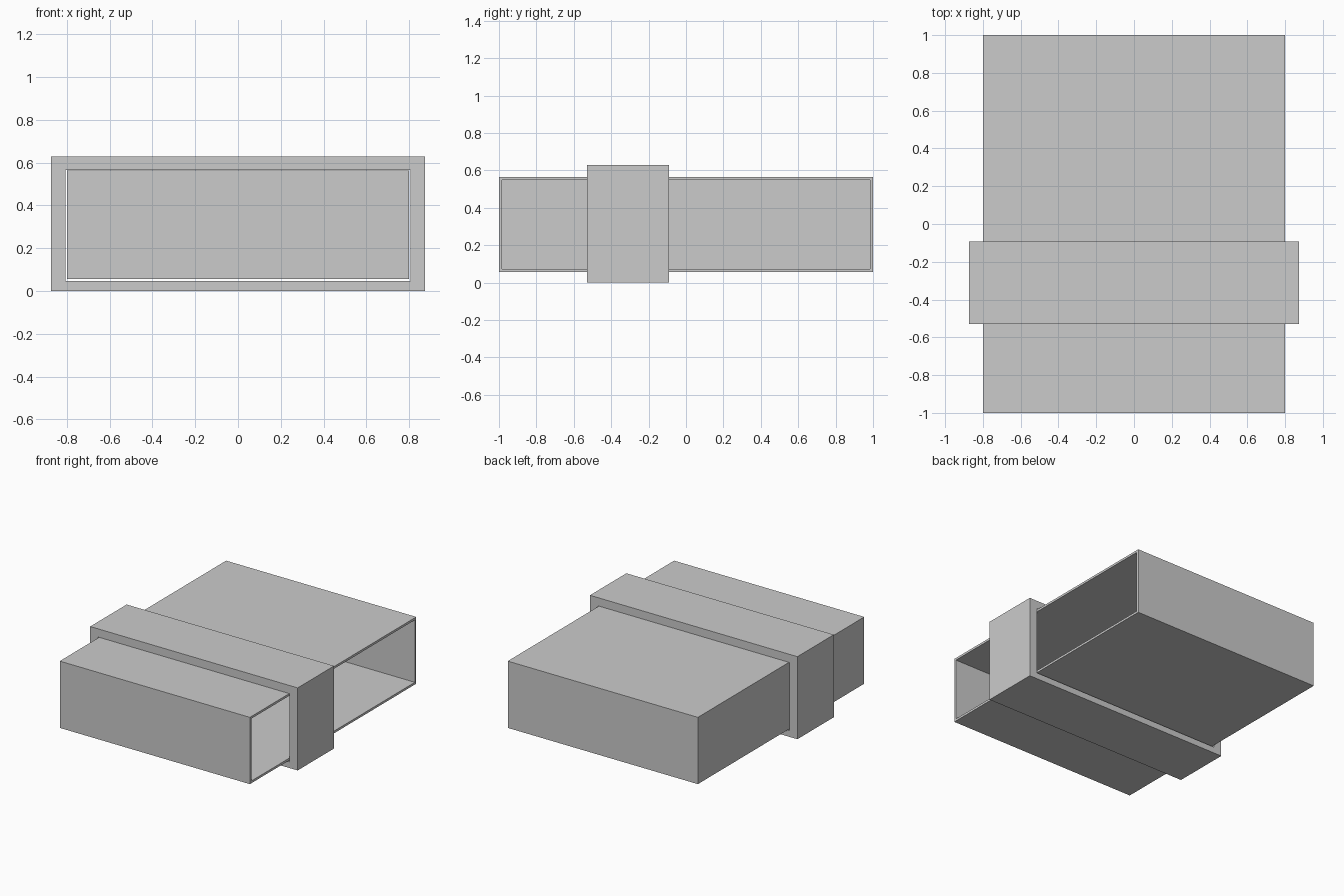
import bpy, bmesh

if "Cube" in bpy.data.objects:
    bpy.data.objects.remove(bpy.data.objects["Cube"])


def corners(axis, a, lo, hi):
    """Rectangle corners in the plane axis = a."""
    pts = [(lo[0], lo[1]), (hi[0], lo[1]), (hi[0], hi[1]), (lo[0], hi[1])]
    return [(a, u, v) if axis == 'x' else (u, a, v) for u, v in pts]


def bridge(bm, r0, r1):
    for i in range(4):
        j = (i + 1) % 4
        bm.faces.new((r0[i], r0[j], r1[j], r1[i]))


def loft(name, rects, closed):
    """Join rectangular rings in order; either loop round or cap both ends."""
    bm = bmesh.new()
    rings = [[bm.verts.new(p) for p in corners(*r)] for r in rects]
    for r0, r1 in zip(rings, rings[1:]):
        bridge(bm, r0, r1)
    if closed:
        bridge(bm, rings[-1], rings[0])
    else:
        bm.faces.new(rings[0])
        bm.faces.new(rings[-1])
    bmesh.ops.recalc_face_normals(bm, faces=bm.faces)
    mesh = bpy.data.meshes.new(name)
    bm.to_mesh(mesh)
    bm.free()
    obj = bpy.data.objects.new(name, mesh)
    bpy.context.collection.objects.link(obj)
    return obj


# thin-walled case, open on the right side
t = 0.017
case_out = ((-1, 0.056), (1, 0.564))
case_in = ((-1 + t, 0.056 + t), (1 - t, 0.564 - t))
loft("slipcase", [('x', -0.8, *case_out), ('x', 0.8, *case_out),
                  ('x', 0.8, *case_in), ('x', -0.8 + t, *case_in)], False)

# thick hollow band wrapped around the case
band_out = ((-0.873, 0), (0.873, 0.628))
band_in = ((-0.806, 0.047), (0.806, 0.566))
y0, y1 = -0.53, -0.092
loft("wrap_band", [('y', y0, *band_out), ('y', y1, *band_out),
                   ('y', y1, *band_in), ('y', y0, *band_in)], True)
